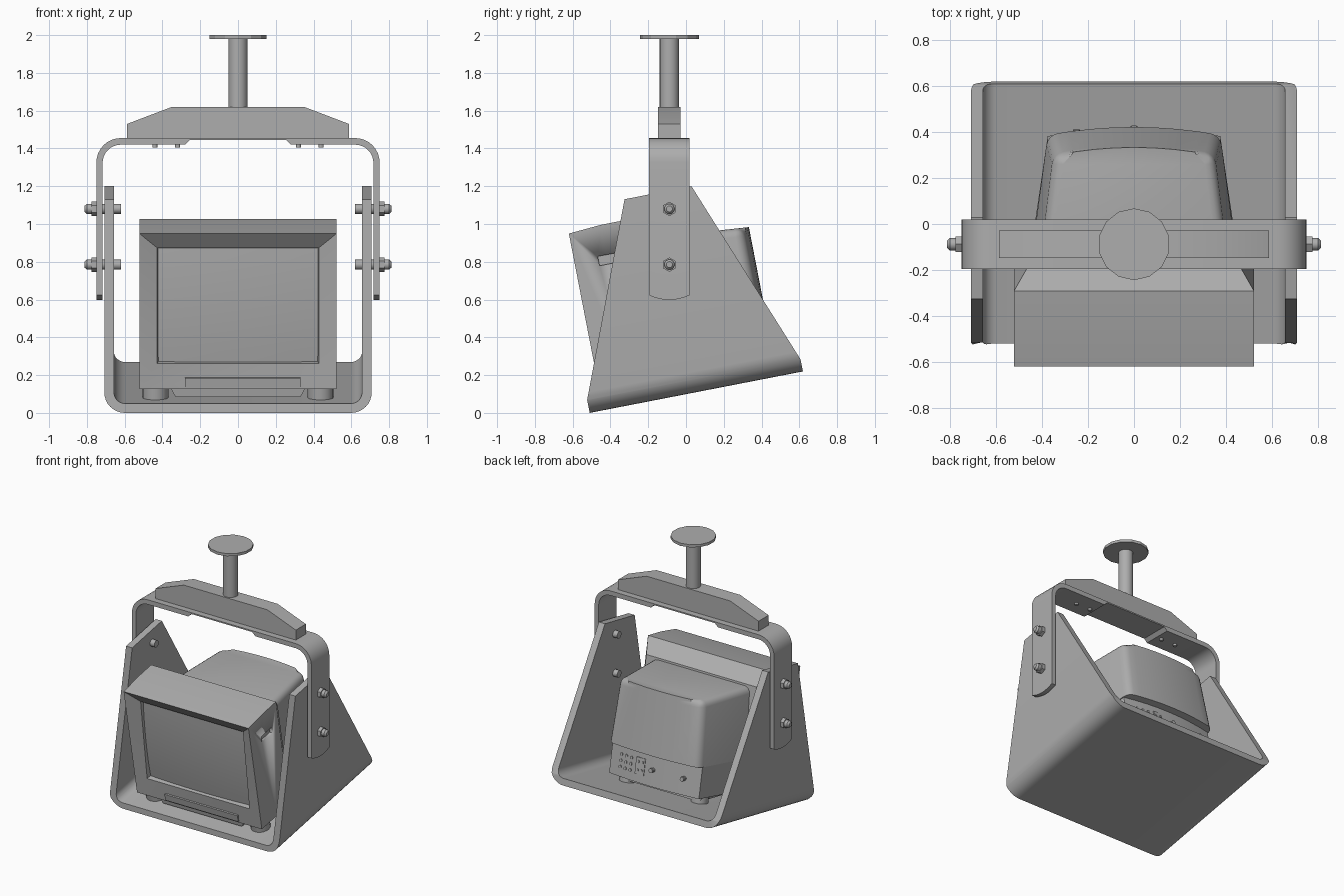
import bpy, bmesh, math
from mathutils import Matrix, Vector

if "Cube" in bpy.data.objects:
    bpy.data.objects.remove(bpy.data.objects["Cube"], do_unlink=True)

# Single grey finish
grey = bpy.data.materials.new("neutral_grey")
grey.use_nodes = True
GREY = (0.42, 0.42, 0.42, 1)
grey.diffuse_color = GREY
grey.node_tree.nodes["Principled BSDF"].inputs["Base Color"].default_value = GREY

# The cradle and monitor share one frame, leaning back from the front lip
TILT = Matrix.Translation((0, -0.51, 0)) @ Matrix.Rotation(math.radians(11), 4, 'X')
UPRIGHT = Matrix.Identity(4)
YC = -0.088  # centre of the hanging yoke


def finish(name, bm, frame, angle=25):
    bmesh.ops.recalc_face_normals(bm, faces=bm.faces[:])
    me = bpy.data.meshes.new(name)
    bm.to_mesh(me)
    bm.free()
    me.materials.append(grey)
    ob = bpy.data.objects.new(name, me)
    bpy.context.collection.objects.link(ob)
    ob.matrix_world = frame
    bpy.ops.object.select_all(action='DESELECT')
    ob.select_set(True)
    bpy.context.view_layer.objects.active = ob
    bpy.ops.object.shade_smooth_by_angle(angle=math.radians(angle))
    return ob


def loft(rings, cap_start=True, cap_end=True):
    bm = bmesh.new()
    rows = [[bm.verts.new(p) for p in ring] for ring in rings]
    n = len(rows[0])
    for a, b in zip(rows, rows[1:]):
        for i in range(n):
            j = (i + 1) % n
            bm.faces.new((a[i], a[j], b[j], b[i]))
    if cap_start:
        bm.faces.new(rows[0])
    if cap_end:
        bm.faces.new(rows[-1])
    return bm, rows


def box(name, x0, x1, y0, y1, z0, z1, frame=TILT):
    rings = [[(x0, y0, z), (x1, y0, z), (x1, y1, z), (x0, y1, z)] for z in (z0, z1)]
    return finish(name, loft(rings)[0], frame)


def rod(name, r, a, b, frame=UPRIGHT, sides=20, r2=None):
    a, b = Vector(a), Vector(b)
    d = b - a
    m = Matrix.Translation((a + b) / 2) @ d.to_track_quat('Z', 'Y').to_matrix().to_4x4()
    bm = bmesh.new()
    bmesh.ops.create_cone(bm, cap_ends=True, segments=sides, radius1=r,
                          radius2=r if r2 is None else r2, depth=d.length, matrix=m)
    return finish(name, bm, frame)


def u_path(hw, r, top, base=0.0, n=8):
    """Left arm down, round the two lower corners, right arm up."""
    half = [(hw, top)]
    for i in range(n + 1):
        t = math.pi / 2 * i / n
        half.append((hw - r + r * math.cos(t), base + r - r * math.sin(t)))
    return [(-x, z) for x, z in half] + half[::-1]


# Cradle: a U channel with its arms trimmed to a taper
outline = u_path(0.708, 0.11, 1.075) + u_path(0.657, 0.06, 1.075, 0.05)[::-1]
bm, _ = loft([[(x, u, v) for x, v in outline] for u in (0, 1.15)])
for co, no in (((0, 0, 0.07), (0, -1, 0.395)), ((0, 1.15, 0.065), (0, 1, 0.388))):
    bmesh.ops.bisect_plane(bm, geom=bm.verts[:] + bm.edges[:] + bm.faces[:],
                           plane_co=co, plane_no=no, clear_outer=True)
    bmesh.ops.holes_fill(bm, edges=[e for e in bm.edges if e.is_boundary], sides=0)
finish("cradle", bm, TILT)

# Yoke: inverted strap, thinned in the middle, with curved arm ends
rings = []
for i in range(9):
    t = i / 4 - 1
    top = 0.857 - 0.025 * t * t
    outer = u_path(0.75, 0.13, top)
    inner = u_path(0.717, 0.097, top, 0.035)
    k = len(inner) // 2
    inner[k:k] = [(-0.28, 0.035), (-0.255, 0.01), (0.255, 0.01), (0.28, 0.035)]
    rings.append([(x, YC + 0.107 * t, 1.455 - z) for x, z in outer + inner[::-1]])
finish("yoke_strap", loft(rings)[0], UPRIGHT)

# Arched beam, ceiling post and mounting disc
beam = [(-0.587, 1.45), (-0.587, 1.53), (-0.35, 1.62), (0.35, 1.62), (0.587, 1.53), (0.587, 1.45)]
finish("beam", loft([[(x, YC + y, z) for x, z in beam] for y in (-0.06, 0.06)])[0], UPRIGHT)
rod("post", 0.051, (0, YC, 1.61), (0, YC, 1.985))
rod("ceiling_disc", 0.156, (0, YC, 1.98), (0, YC, 2), sides=14)

# Pivot bolts through strap and cradle, and small screws under the beam
for s, side in ((-1, "right"), (1, "left")):
    for z, level in ((1.08, "upper"), (0.785, "lower")):
        tag = f"{side}_{level}"
        rod("bolt_" + tag, 0.026, (s * 0.62, YC, z), (s * 0.76, YC, z))
        rod("nut_" + tag, 0.038, (s * 0.748, YC, z), (s * 0.776, YC, z), sides=6)
        rod("bolt_end_" + tag, 0.027, (s * 0.776, YC, z), (s * 0.8, YC, z))
        rod("bolt_dome_" + tag, 0.027, (s * 0.8, YC, z), (s * 0.812, YC, z), r2=0.016)
    for x in (0.32, 0.44):
        rod("screw_" + side, 0.013, (s * x, YC, 1.405), (s * x, YC, 1.425), sides=12)


# Monitor front housing: rear slope, hood, lip, sloping bezel and screen well
def frame_ring(u_top, u_bottom, hw, low, high):
    return [(-hw, u_bottom, low), (hw, u_bottom, low), (hw, u_top, high), (-hw, u_top, high)]


housing = finish("monitor_housing", loft([
    frame_ring(0.50, 0.50, 0.46, 0.13, 0.86),
    frame_ring(0.41, 0.41, 0.522, 0.115, 0.966),
    frame_ring(0.25, 0.25, 0.522, 0.115, 0.966),
    frame_ring(0.073, 0.073, 0.522, 0.115, 0.953),
    frame_ring(0.125, 0.085, 0.428, 0.25, 0.866),
    frame_ring(0.16, 0.13, 0.42, 0.255, 0.86)])[0], TILT)

# Grip slots in both sides of the housing
for s in (-1, 1):
    cutter = box("slot_cutter", s * 0.522 - 0.025, s * 0.522 + 0.025, 0.2, 0.33, 0.755, 0.805)
    cutter.hide_render = True
    cut = housing.modifiers.new("slot", 'BOOLEAN')
    cut.operation = 'DIFFERENCE'
    cut.solver = 'EXACT'
    cut.object = cutter
    bpy.context.view_layer.objects.active = housing
    bpy.ops.object.modifier_apply(modifier=cut.name)
    bpy.data.objects.remove(cutter, do_unlink=True)

# Bulging screen
bm = bmesh.new()
bmesh.ops.create_grid(bm, x_segments=12, y_segments=10, size=1)
for v in bm.verts:
    a, b = v.co.x, v.co.y
    v.co = (0.424 * a, 0.135 + 0.015 * b - 0.025 * (1 - (a * a + b * b) / 2), 0.558 + 0.305 * b)
finish("screen", bm, TILT)
box("control_door", -0.28, 0.33, 0.066, 0.085, 0.125, 0.175)


# Rear shell: tapering plan with a bowed back
def plan(back, count=8):
    pts = [(0.445, 0.45)]
    for i in range(count + 1):
        x = 0.375 * (1 - 2 * i / count)
        pts.append((x, back - 0.035 * (x / 0.375) ** 2))
    return pts + [(-0.445, 0.45)]


shell_plan = plan(1.015)
bm, rows = loft([[(x, u, 0.34) for x, u in shell_plan],
                 [(0.93 * x, u, 0.85 - 0.08 * (u - 0.45)) for x, u in shell_plan]])
low, high = rows
edges = [bm.edges.get((a, b)) for a, b in zip(high, high[1:])]
edges += [bm.edges.get((low[i], high[i])) for i in (1, len(low) - 2)]
bmesh.ops.bevel(bm, geom=edges, offset=0.045, segments=4, profile=0.5, affect='EDGES')
finish("rear_shell", bm, TILT, 30)
finish("rear_lower_body", loft([[(x, u, v) for x, u in plan(0.965)]
                                for v in (0.11, 0.345)])[0], TILT)

# Connectors on the recessed rear panel
def socket(name, x, v, r, length):
    u = 0.962 - 0.035 * (x / 0.375) ** 2
    rod(name, r, (x, u - 0.01, v), (x, u + length, v), TILT, 10)


for x in (0.28, 0.235, 0.19):
    for v in (0.27, 0.225, 0.18):
        socket("panel_socket", x, v, 0.011, 0.01)
box("socket_plate", 0.07, 0.145, 0.94, 0.968, 0.17, 0.29)
for v in (0.2, 0.26):
    for x in (0.09, 0.125):
        socket("plate_socket", x, v, 0.01, 0.014)
for x in (0.0, -0.25):
    socket("panel_knob", x, 0.23, 0.016, 0.035)

# Stand base and feet
base = [(-0.36, 0.12), (0.36, 0.12), (0.33, 0.065), (-0.33, 0.065)]
finish("stand_base", loft([[(x, u, v) for x, v in base] for u in (0.1, 0.85)])[0], TILT)
for s, side in ((-1, "right"), (1, "left")):
    rod("front_foot_" + side, 0.068, (s * 0.437, 0.17, 0.05), (s * 0.437, 0.17, 0.12), TILT)
    rod("rear_foot_" + side, 0.06, (s * 0.3, 0.8, 0.05), (s * 0.3, 0.8, 0.12), TILT)
